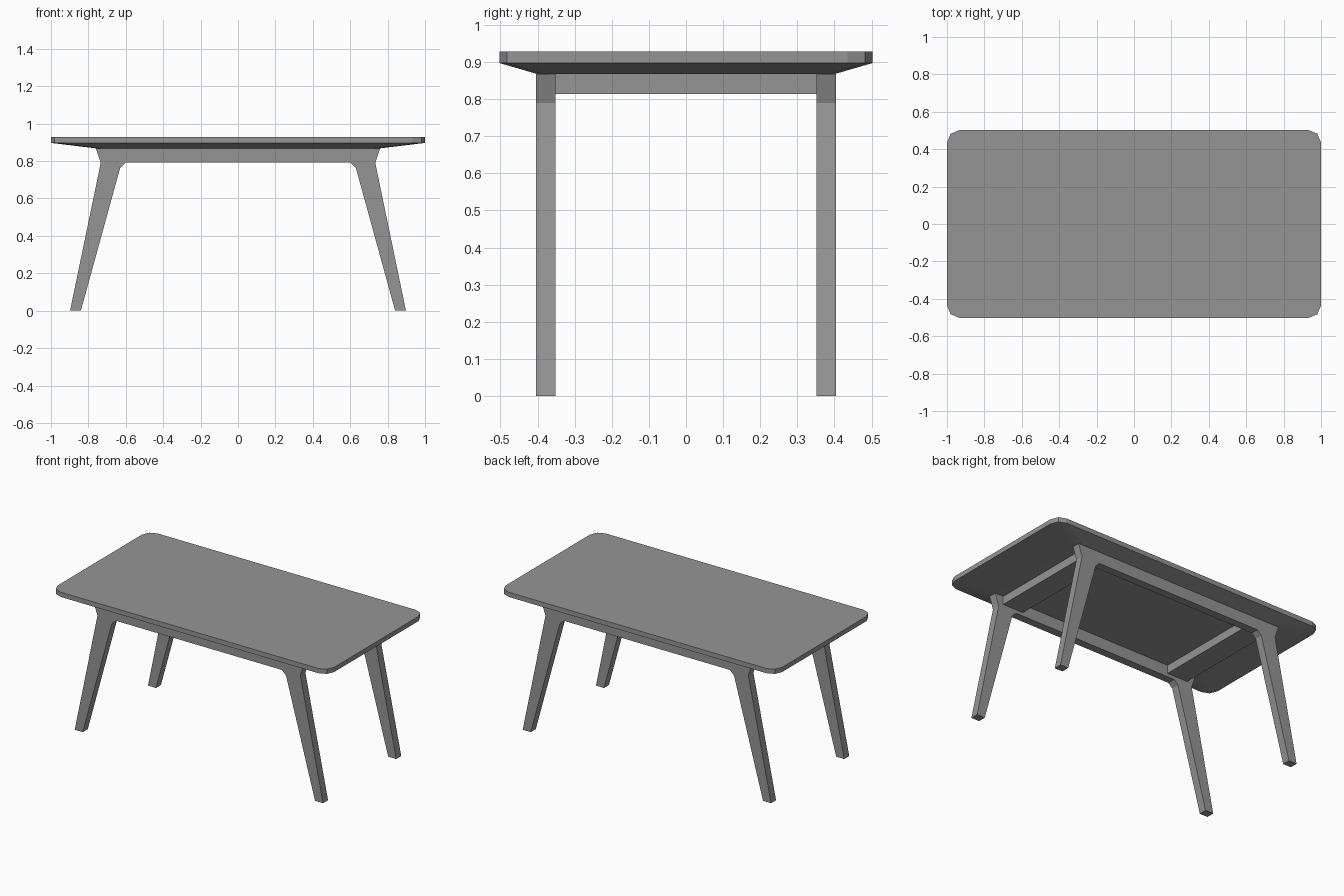
import bpy
import bmesh
from math import sin, cos, pi

cube = bpy.data.objects.get("Cube")
if cube:
    bpy.data.objects.remove(cube, do_unlink=True)

grey = bpy.data.materials.new("plain grey")
grey.use_nodes = True
colour = (0.3, 0.3, 0.3, 1)
grey.diffuse_color = colour
grey.node_tree.nodes["Principled BSDF"].inputs["Base Color"].default_value = colour


def loft(name, rings):
    """Join matching rings of points into a closed solid."""
    bm = bmesh.new()
    loops = [[bm.verts.new(p) for p in ring] for ring in rings]
    n = len(loops[0])
    for low, high in zip(loops, loops[1:]):
        for i in range(n):
            j = (i + 1) % n
            bm.faces.new((low[i], low[j], high[j], high[i]))
    bm.faces.new(loops[0][::-1])
    bm.faces.new(loops[-1])
    bmesh.ops.recalc_face_normals(bm, faces=bm.faces[:])
    mesh = bpy.data.meshes.new(name)
    bm.to_mesh(mesh)
    bm.free()
    mesh.materials.append(grey)
    obj = bpy.data.objects.new(name, mesh)
    bpy.context.collection.objects.link(obj)
    return obj


def rounded_outline(half_x, half_y, rx, ry, z, steps=2):
    """Rectangle whose corners are cut in a few straight steps."""
    points = []
    for quarter, (sx, sy) in enumerate([(1, 1), (-1, 1), (-1, -1), (1, -1)]):
        for k in range(steps + 1):
            a = (quarter + k / steps) * pi / 2
            points.append((sx * (half_x - rx) + rx * cos(a),
                           sy * (half_y - ry) + ry * sin(a), z))
    return points


# Tabletop with an upright rim and a tapered underside
loft("tabletop", [
    rounded_outline(0.76, 0.402, 0.05, 0.052, 0.868),
    rounded_outline(1.0, 0.502, 0.067, 0.067, 0.897),
    rounded_outline(1.0, 0.502, 0.067, 0.067, 0.928),
])

# Leg frames: two splayed legs and a long apron in one profile
half_profile = [(0.60, 0.792), (0.63, 0.764), (0.84, 0), (0.898, 0),
                (0.734, 0.79), (0.76, 0.868)]
profile = half_profile + [(-x, z) for x, z in reversed(half_profile)]
for name, side in (("front_leg_frame", -1), ("back_leg_frame", 1)):
    loft(name, [[(x, side * y, z) for x, z in profile] for y in (0.352, 0.404)])

# Cross rails between the frames
for name, side in (("left_cross_rail", 1), ("right_cross_rail", -1)):
    section = [(0.55, 0.814), (0.70, 0.814), (0.70, 0.868), (0.55, 0.868)]
    loft(name, [[(side * x, y, z) for x, z in section] for y in (-0.352, 0.352)])
